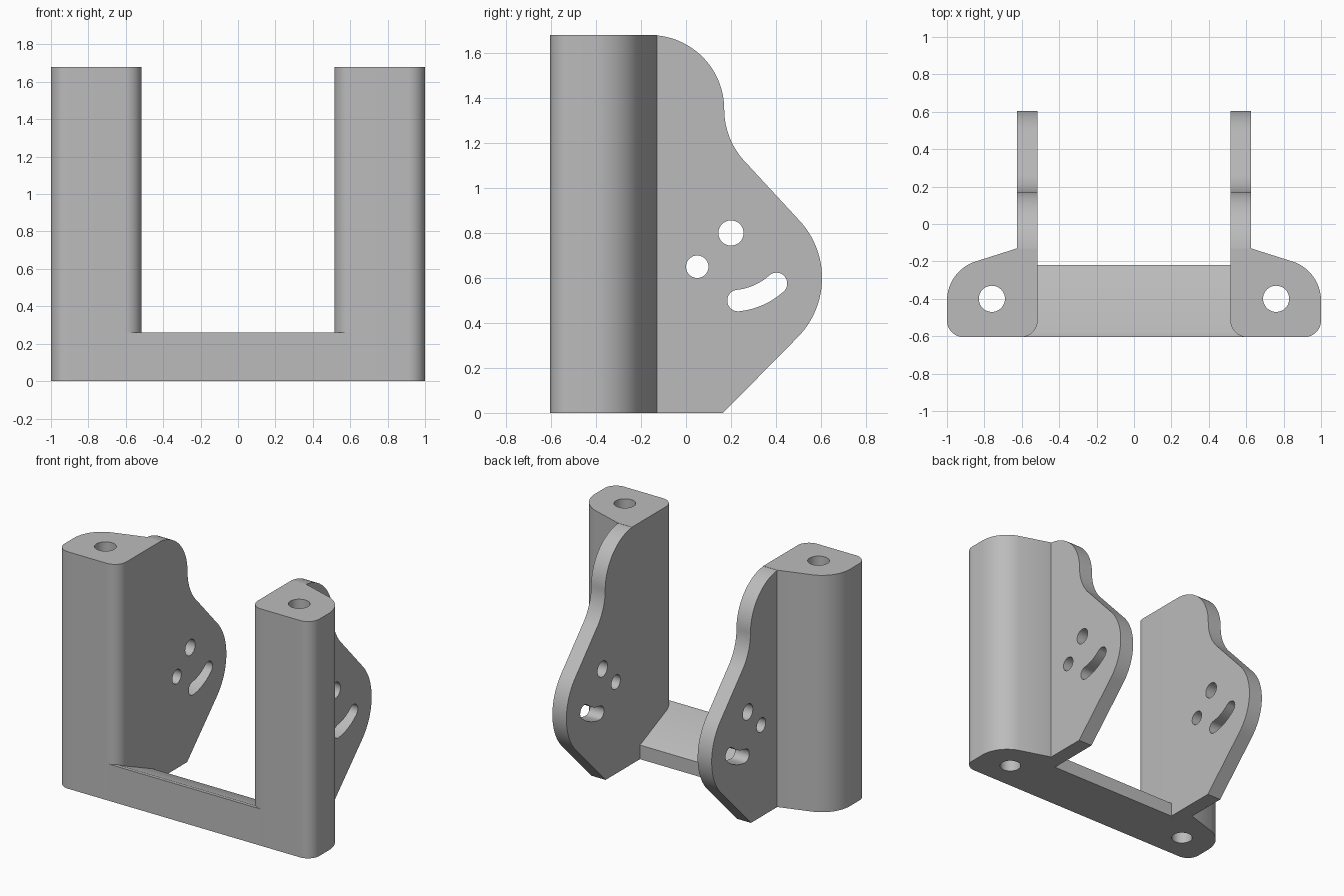
import bpy
import bmesh
from math import cos, sin, radians
from mathutils import Matrix

if "Cube" in bpy.data.objects:
    bpy.data.objects.remove(bpy.data.objects["Cube"], do_unlink=True)

HEIGHT = 1.68
FRONT = -0.605
INNER, OUTER = 0.515, 1.0
PLATE = 0.11
STEP = -0.13        # where the thin plate leaves the column

COLOUR = (0.5, 0.5, 0.5, 1)
grey = bpy.data.materials.new("plain grey")
grey.use_nodes = True
grey.diffuse_color = COLOUR
grey.node_tree.nodes["Principled BSDF"].inputs["Base Color"].default_value = COLOUR

# Turns a (y, z) profile so that it is extruded along x
SIDEWAYS = Matrix(((0, 0, 1, 0), (1, 0, 0, 0), (0, 1, 0, 0), (0, 0, 0, 1)))


def arc(cx, cy, r, start, end, n=16):
    angles = [radians(start + (end - start) * i / n) for i in range(n + 1)]
    return [(cx + r * cos(a), cy + r * sin(a)) for a in angles]


def circle(cx, cy, r):
    return arc(cx, cy, r, 0, 360, 40)[:-1]


def prism(name, loops, depth, matrix):
    """Extrude an outline, with inner loops as holes, into a solid."""
    curve = bpy.data.curves.new(name, "CURVE")
    curve.dimensions = "2D"
    curve.fill_mode = "BOTH"
    curve.extrude = depth / 2
    for loop in loops:
        spline = curve.splines.new("POLY")
        spline.points.add(len(loop) - 1)
        for point, (u, v) in zip(spline.points, loop):
            point.co = (u, v, 0, 1)
        spline.use_cyclic_u = True
    helper = bpy.data.objects.new(name + " outline", curve)
    bpy.context.scene.collection.objects.link(helper)
    bpy.context.view_layer.update()
    graph = bpy.context.evaluated_depsgraph_get()
    mesh = bpy.data.meshes.new_from_object(helper.evaluated_get(graph))
    bpy.data.objects.remove(helper, do_unlink=True)
    bpy.data.curves.remove(curve)

    bm = bmesh.new()
    bm.from_mesh(mesh)
    bmesh.ops.remove_doubles(bm, verts=bm.verts, dist=0.0001)
    bm.transform(matrix)
    bmesh.ops.recalc_face_normals(bm, faces=bm.faces)
    bm.to_mesh(mesh)
    bm.free()
    mesh.materials.clear()
    mesh.materials.append(grey)
    obj = bpy.data.objects.new(name, mesh)
    bpy.context.scene.collection.objects.link(obj)
    bpy.ops.object.select_all(action="DESELECT")
    obj.select_set(True)
    bpy.context.view_layer.objects.active = obj
    bpy.ops.object.shade_smooth_by_angle(angle=radians(30))
    return obj


# Column footprint: rounded front corners, swept outer back, bolt hole
R = 0.09
footprint = (arc(INNER + R, FRONT + R, R, 180, 270)
             + arc(OUTER - R, FRONT + R, R, 270, 360)
             + arc(0.78, -0.41, 0.22, 0, 71.6)
             + [(INNER + PLATE, STEP), (INNER, STEP)])
bolt_hole = circle(0.76, -0.4, 0.07)

# Side plate outline: rounded top, concave neck, round belly, slanted foot
outline = ([(STEP, 0), (0.165, 0)]
           + arc(0.23, 0.6, 0.375, -45, 45, 24)
           + arc(0.51, 1.35, 0.34, 225, 180)
           + arc(-0.16, HEIGHT - 0.33, 0.33, 0, 84.8, 24)
           + [(STEP, HEIGHT)])

# Curved slot and two round holes in the plate
cx, cy, r, w, a, b = 0.2, 0.8, 0.302, 0.048, -84, -48
ends = [(cx + r * cos(radians(t)), cy + r * sin(radians(t))) for t in (a, b)]
slot = (arc(cx, cy, r + w, a, b) + arc(*ends[1], w, b, b + 180)[1:-1]
        + arc(cx, cy, r - w, b, a) + arc(*ends[0], w, a + 180, a + 360)[1:-1])
plate_loops = [outline, circle(0.2, 0.8, 0.056), circle(0.05, 0.65, 0.05), slot]

for side, s in (("left", 1), ("right", -1)):
    loops = [[(s * x, y) for x, y in loop] for loop in (footprint, bolt_hole)]
    prism(side + "_column", loops, HEIGHT, Matrix.Translation((0, 0, HEIGHT / 2)))
    place = Matrix.Translation((s * (INNER + PLATE / 2), 0, 0))
    prism(side + "_side_plate", plate_loops, PLATE, place @ SIDEWAYS)

# Cross bar with a narrow flat lip and a top sloping down to the back
bar = [(FRONT, 0), (-0.22, 0), (-0.22, 0.1), (FRONT + 0.025, 0.26), (FRONT, 0.26)]
prism("cross_bar", [bar], 2 * (INNER + R), SIDEWAYS)
